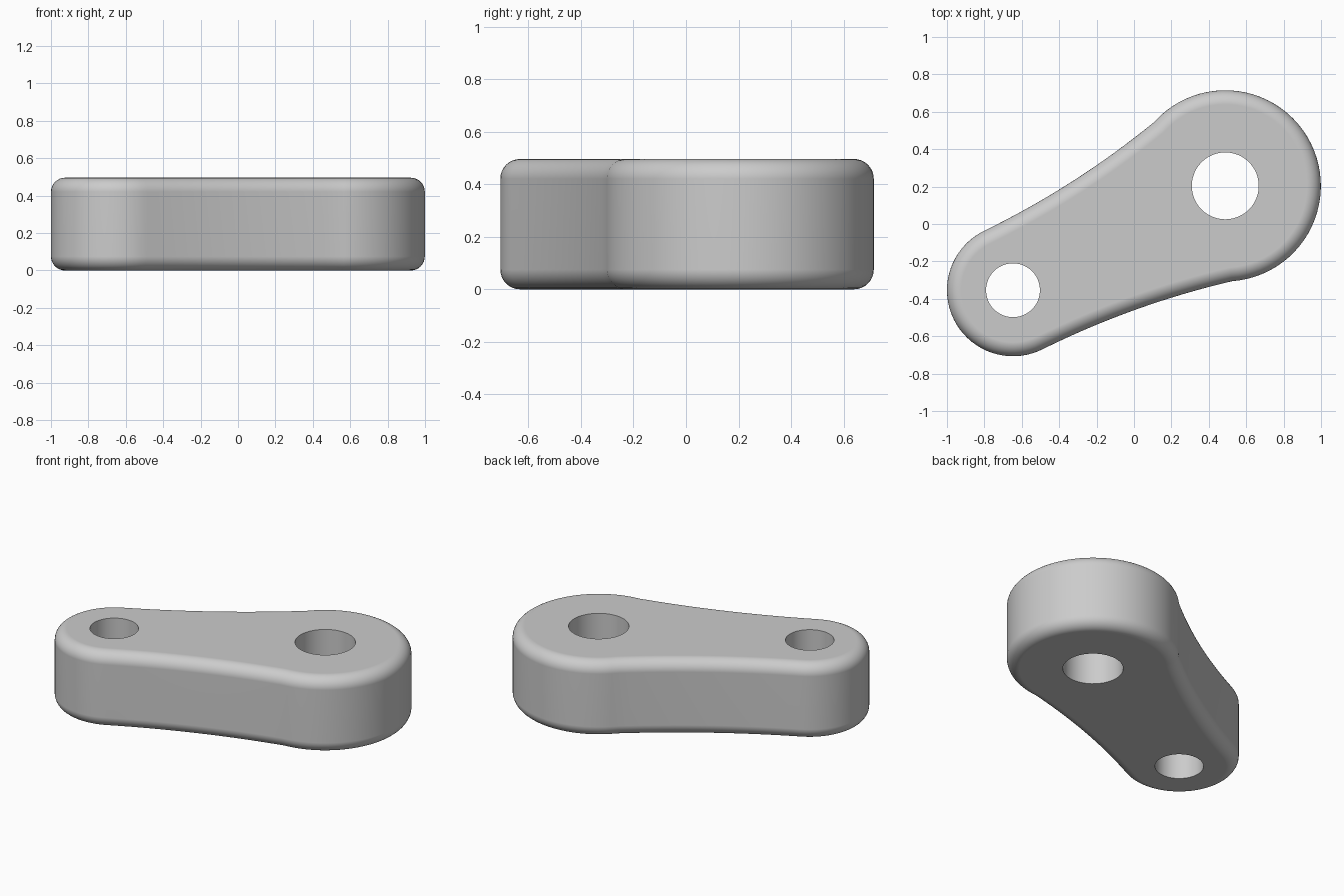
import bpy, bmesh
from math import sin, cos, pi, radians, atan2
from mathutils import Vector

if "Cube" in bpy.data.objects:
    bpy.data.objects.remove(bpy.data.objects["Cube"])

H, FILLET, STEPS = 0.496, 0.075, 8
BIG, R_BIG, HOLE_BIG = Vector((0.488, 0.204)), 0.511, 0.179
SMALL, R_SMALL, HOLE_SMALL = Vector((-0.647, -0.354)), 0.353, 0.144
axis = atan2(BIG.y - SMALL.y, BIG.x - SMALL.x)


def arc(c, r, a0, a1, n):
    """Points on an arc, angles measured from the axis of the link."""
    return [c + r * Vector((cos(axis + a0 + (a1 - a0) * i / n),
                            sin(axis + a0 + (a1 - a0) * i / n))) for i in range(n + 1)]


def waist(p, q, sag, n=16):
    """Shallow concave curve between two ends, excluding the ends."""
    d = q - p
    inward = Vector((-d.y, d.x)).normalized()
    return [p + d * (i / n) + inward * sag * 4 * (i / n) * (1 - i / n) for i in range(1, n)]


# Outline: two round ends joined by concave sides
big_end = arc(BIG, R_BIG, -radians(112), radians(112), 48)
small_end = arc(SMALL, R_SMALL, radians(89), radians(271), 36)
outline = (big_end + waist(big_end[-1], small_end[0], 0.031)
           + small_end + waist(small_end[-1], big_end[0], 0.031))


def inset(points, d):
    out = []
    for i, p in enumerate(points):
        a = (p - points[i - 1]).normalized()
        b = (points[(i + 1) % len(points)] - p).normalized()
        m = Vector((-a.y - b.y, a.x + b.x)).normalized()
        out.append(p + m * d / m.dot(Vector((-a.y, a.x))))
    return out


# Body: stacked rings with rounded top and bottom rims
levels = []
for i in range(STEPS + 1):
    t = i / STEPS * pi / 2
    levels.append((FILLET * (1 - sin(t)), FILLET * (1 - cos(t))))
levels += [(d, H - z) for d, z in reversed(levels)]

bm = bmesh.new()
rings = [[bm.verts.new((p.x, p.y, z)) for p in inset(outline, d)] for d, z in levels]
n = len(outline)
for lo, hi in zip(rings, rings[1:]):
    for i in range(n):
        j = (i + 1) % n
        bm.faces.new((lo[i], lo[j], hi[j], hi[i]))
bm.faces.new(rings[0][::-1])
bm.faces.new(rings[-1])
mesh = bpy.data.meshes.new("link_body")
bm.to_mesh(mesh)
bm.free()
body = bpy.data.objects.new("link_body", mesh)
bpy.context.collection.objects.link(body)

# Through holes
for c, r in ((BIG, HOLE_BIG), (SMALL, HOLE_SMALL)):
    bpy.ops.mesh.primitive_cylinder_add(vertices=48, radius=r, depth=2, location=(c.x, c.y, H / 2))
    cutter = bpy.context.object
    cutter.name = "hole_cutter"
    cutter.hide_render = True
    bpy.ops.object.select_all(action='DESELECT')
    body.select_set(True)
    bpy.context.view_layer.objects.active = body
    mod = body.modifiers.new("hole", 'BOOLEAN')
    mod.operation, mod.solver, mod.object = 'DIFFERENCE', 'EXACT', cutter
    bpy.ops.object.modifier_apply(modifier=mod.name)
    bpy.data.objects.remove(cutter)

# Smooth sides, crisp hole rims, flat caps
bpy.ops.object.shade_smooth_by_angle(angle=radians(35))
wn = body.modifiers.new("flat_caps", 'WEIGHTED_NORMAL')
wn.keep_sharp = True
